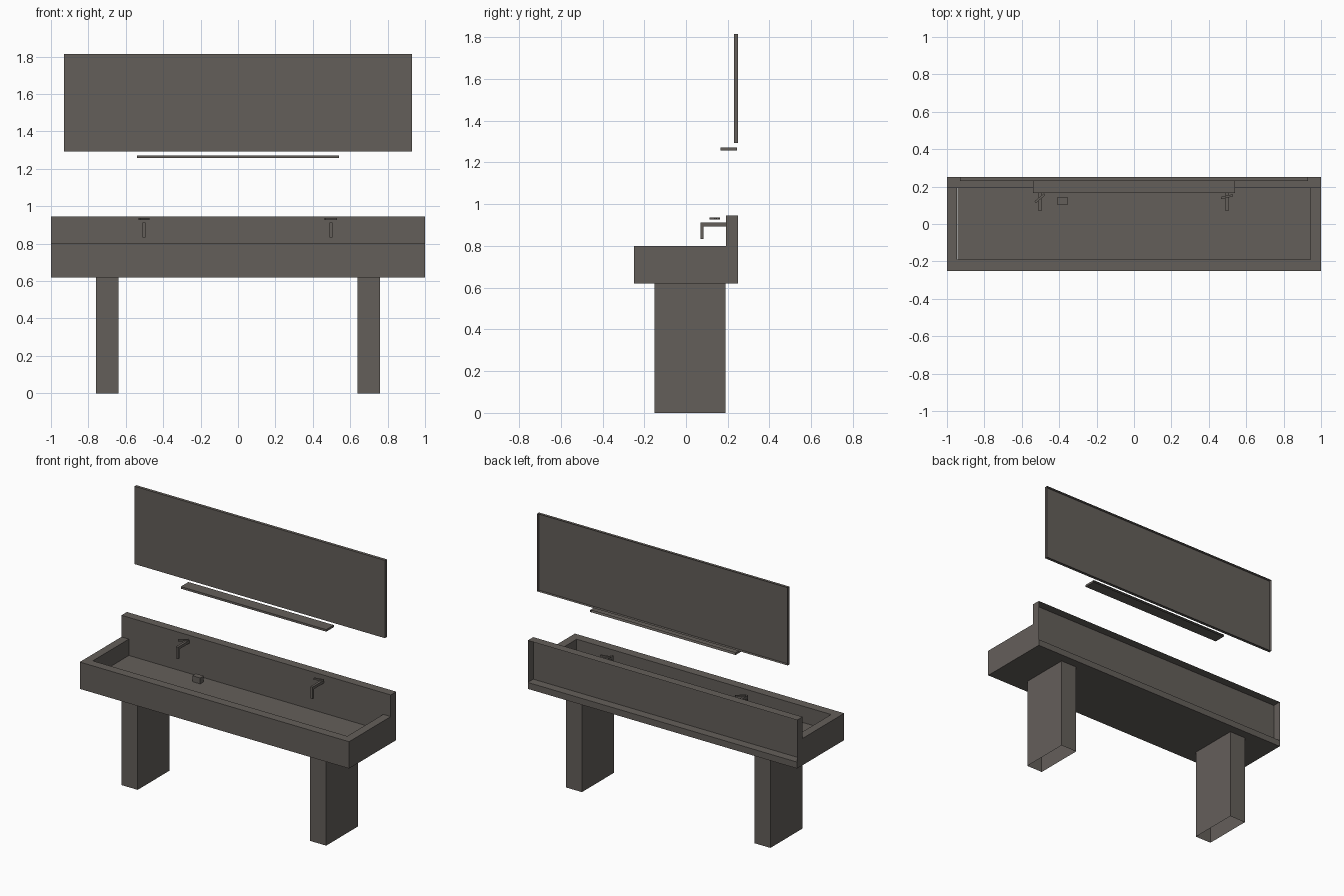
import bpy
import bmesh
from math import radians
from mathutils import Matrix, Vector

cube = bpy.data.objects.get("Cube")
if cube:
    bpy.data.objects.remove(cube, do_unlink=True)

stone = bpy.data.materials.new("dark_warm_grey")
stone.use_nodes = True
colour = (0.127, 0.114, 0.102, 1)
stone.diffuse_color = colour
stone.node_tree.nodes["Principled BSDF"].inputs["Base Color"].default_value = colour

BACK, BOTTOM = Vector((0, 1, 0)), Vector((0, 0, -1))


def add_box(bm, x, y, z, open_side=None):
    """Add a box spanning three ranges, optionally without one side."""
    size = Vector((x[1] - x[0], y[1] - y[0], z[1] - z[0]))
    centre = Vector((sum(x) / 2, sum(y) / 2, sum(z) / 2))
    matrix = Matrix.Translation(centre) @ Matrix.Diagonal((*size, 1))
    verts = bmesh.ops.create_cube(bm, size=1, matrix=matrix)["verts"]
    if open_side:
        faces = {f for v in verts for f in v.link_faces}
        gone = [f for f in faces
                if (f.calc_center_median() - centre).normalized().dot(open_side) > 0.9]
        bmesh.ops.delete(bm, geom=gone, context="FACES")


def make(name, *boxes):
    """Make one object from a list of boxes."""
    bm = bmesh.new()
    for box in boxes:
        add_box(bm, *box)
    mesh = bpy.data.meshes.new(name)
    bm.to_mesh(mesh)
    bm.free()
    mesh.materials.append(stone)
    obj = bpy.data.objects.new(name, mesh)
    bpy.context.collection.objects.link(obj)
    return obj


# Trough basin: floor, front wall and two end walls
WALL, SPLASH, RIM = 0.945, 0.192, (0.62, 0.8)
make("basin",
     ((-WALL, WALL), (-0.19, SPLASH), (0.62, 0.69), BACK),
     ((-1, 1), (-0.25, -0.19), RIM),
     ((-1, -WALL), (-0.19, SPLASH), RIM, BACK),
     ((WALL, 1), (-0.19, SPLASH), RIM, BACK))

# Backsplash, hollow towards the wall, above a solid lower lip
make("backsplash",
     ((-1, 1), (SPLASH, 0.25), (0.663, 0.945), BACK))
make("backsplash_lip",
     ((-1, 1), (SPLASH, 0.25), (0.62, 0.663)))

# Hollow pedestal legs
for side, x in (("right", (-0.76, -0.64)), ("left", (0.64, 0.76))):
    make(side + "_leg", (x, (-0.15, 0.19), (0, 0.62), BOTTOM))

# Wall mirror and shelf
make("mirror", ((-0.93, 0.93), (0.23, 0.25), (1.293, 1.815), BACK))
make("shelf", ((-0.54, 0.54), (0.165, 0.245), (1.257, 1.271), BACK))

# Drain block on the basin floor
make("drain_block", ((-0.412, -0.354), (0.105, 0.142), (0.69, 0.73)))

# Taps: spout arm, down pipe and a turned lever
for side, x, y, angle in (("right", -0.503, 0.138, 40), ("left", 0.497, 0.146, 12)):
    pipe = (x - 0.008, x + 0.008)
    make(side + "_tap",
         (pipe, (0.085, SPLASH), (0.893, 0.912)),
         (pipe, (0.07, 0.085), (0.832, 0.912)))
    lever = make(side + "_tap_lever", ((-0.033, 0.033), (-0.006, 0.006), (-0.005, 0.005)))
    lever.location = (x, y, 0.932)
    lever.rotation_euler.z = radians(angle)
